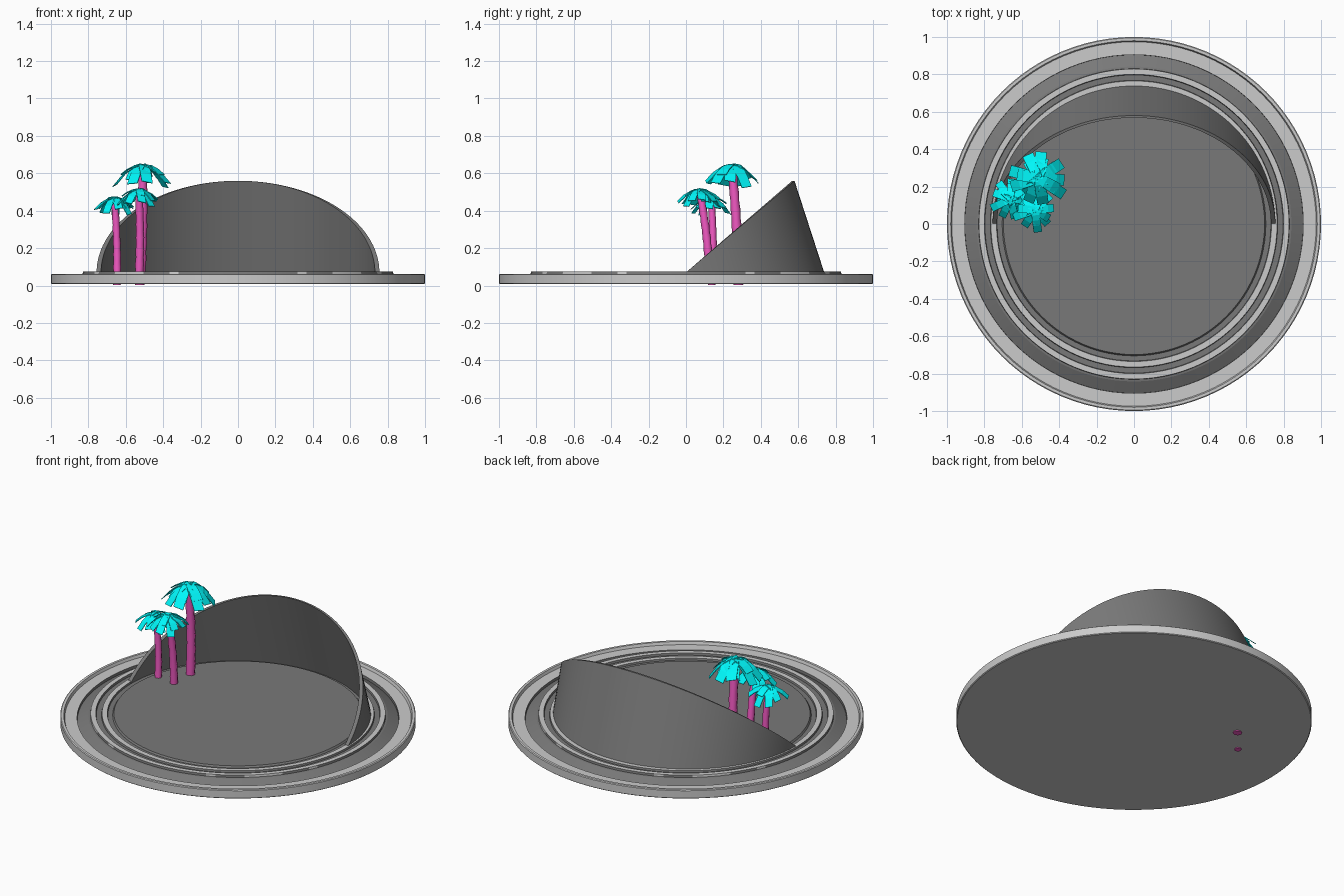
import bpy, bmesh, random
from math import sin, cos, pi, radians
from mathutils import Vector

if "Cube" in bpy.data.objects:
    bpy.data.objects.remove(bpy.data.objects["Cube"])

random.seed(4)


def material(name, color):
    m = bpy.data.materials.new(name)
    m.diffuse_color = color
    m.use_nodes = True
    m.node_tree.nodes["Principled BSDF"].inputs["Base Color"].default_value = m.diffuse_color
    return m


light_grey = material("light_grey", (.8, .8, .8, 1))
dark_grey = material("dark_grey", (.19, .19, .19, 1))
pink = material("trunk_pink", (.9, .1, .55, 1))
cyan = material("leaf_cyan", (0, .93, .95, 1))


def make_object(name, verts, faces, mat=None, smooth=None):
    me = bpy.data.meshes.new(name)
    me.from_pydata(verts, [], faces)
    bm = bmesh.new()
    bm.from_mesh(me)
    bmesh.ops.remove_doubles(bm, verts=bm.verts, dist=1e-5)
    bmesh.ops.recalc_face_normals(bm, faces=bm.faces)
    bm.to_mesh(me)
    bm.free()
    ob = bpy.data.objects.new(name, me)
    bpy.context.collection.objects.link(ob)
    if mat:
        me.materials.append(mat)
    if smooth:
        bpy.ops.object.select_all(action='DESELECT')
        ob.select_set(True)
        bpy.context.view_layer.objects.active = ob
        bpy.ops.object.shade_smooth_by_angle(angle=radians(smooth))
    return ob


def lathe(name, profile, n, mat):
    verts = [(r * cos(2 * pi * i / n), r * sin(2 * pi * i / n), z)
             for i in range(n) for r, z in profile]
    k = len(profile)
    faces = [(i * k + j, ((i + 1) % n) * k + j, ((i + 1) % n) * k + j + 1, i * k + j + 1)
             for i in range(n) for j in range(k - 1)]
    return make_object(name, verts, faces, mat, smooth=15)


# Round base: outer lip, shallow gutter, sloped stage edge, grooves and floor
base = lathe("round_base", [
    (0, .008), (.995, .008), (1, .012), (1, .058), (.995, .062), (.98, .062),
    (.974, .045), (.905, .045), (.904, .028), (.842, .06), (.831, .062),
    (.829, .075), (.80, .075), (.797, .062), (.768, .062), (.765, .073),
    (.735, .073), (.732, .062), (.705, .062), (.698, .072), (0, .072)], 96, light_grey)

# Dark bands of the base: stage slope, middle groove, inner groove and floor
base.data.materials.append(dark_grey)
for p in base.data.polygons:
    rs = [base.data.vertices[v].co.xy.length for v in p.vertices]
    r = (min(rs) + max(rs)) / 2
    if p.center.z > .01 and (r < .734 or .764 < r < .80 or .83 < r < .9046):
        p.material_index = 1


# Curved back wall: leaning shell with a slanted elliptical rim
def wall_section(t):
    c, s = cos(t), sin(t)
    up = .07 + .49 * s
    w = .024
    return [(.756 * c, .752 * s, .03), (.756 * c, .58 * s, up),
            ((.756 - w) * c, (.58 - w * .5) * s, up),
            ((.756 - w) * c, (.752 - w) * s, .03)]


n = 64
t0 = radians(-3.5)
verts, faces = [], []
for i in range(n + 1):
    verts += wall_section(t0 + (pi - 2 * t0) * i / n)
for i in range(n):
    for j in range(4):
        a, b = i * 4 + j, i * 4 + (j + 1) % 4
        faces.append((a, b, b + 4, a + 4))
faces += [(0, 1, 2, 3), (n * 4, n * 4 + 1, n * 4 + 2, n * 4 + 3)]
make_object("curved_back_wall", verts, faces, dark_grey, smooth=30)


# Palm trunk: bent stack of slightly uneven rings
def trunk(name, base, top, radius, segments=7, sides=8):
    base, top = Vector(base), Vector(top)
    rings = []
    for k in range(segments * 2 + 1):
        u = k / (segments * 2)
        bend = Vector((.006 * sin(pi * u), .008 * sin(pi * u), 0))
        flare = 1.07 if k % 2 else .95
        rings.append((base.lerp(top, u) + bend, radius * flare * (1.05 - .15 * u)))
    verts = [p + Vector((r * cos(2 * pi * i / sides), r * sin(2 * pi * i / sides), 0))
             for p, r in rings for i in range(sides)]
    faces = [(k * sides + i, k * sides + (i + 1) % sides,
              (k + 1) * sides + (i + 1) % sides, (k + 1) * sides + i)
             for k in range(len(rings) - 1) for i in range(sides)]
    last = (len(rings) - 1) * sides
    faces += [tuple(range(sides)), tuple(range(last, last + sides))]
    make_object(name, verts, faces, pink, smooth=60)


# Palm crown: two layers of drooping fronds, each a bent strip
def crown(name, center, reach, drop, fronds=9):
    verts, faces = [], []
    for layer, scale in ((0, 1), (1, .75)):
        for i in range(fronds - 2 * layer):
            a = 2 * pi * (i + .5 * layer + random.uniform(-.2, .2)) / (fronds - 2 * layer)
            out, side = Vector((cos(a), sin(a), 0)), Vector((-sin(a), cos(a), 0))
            length = reach * scale * random.uniform(.9, 1.1)
            fall = drop * random.uniform(.55, 1.1) * (1 - .3 * layer)
            side.z = random.uniform(-.25, .25)
            start = len(verts)
            for u, width in ((0, .13), (.35, .19), (.7, .2), (1, .2)):
                mid = center + out * length * u - Vector((0, 0, fall * u ** 2 - .006 * layer))
                half = side * reach * width
                verts += [mid - half, mid + half]
            faces += [(q, q + 1, q + 3, q + 2) for q in range(start, start + 6, 2)]
    ob = make_object(name, verts, faces, cyan)
    mod = ob.modifiers.new("thickness", 'SOLIDIFY')
    mod.thickness = .004


palms = [  # name, base, top, trunk radius, frond reach, frond drop
    ("tall_palm", (-.525, .28, .003), (-.51, .245, .63), .026, .15, .11),
    ("middle_palm", (-.53, .13, .012), (-.53, .075, .50), .022, .11, .09),
    ("short_palm", (-.647, .138, .003), (-.66, .135, .455), .020, .105, .08)]
for name, foot, top, r, reach, drop in palms:
    trunk(name + "_trunk", foot, top, r)
    crown(name + "_leaves", Vector(top) + Vector((0, 0, .013)), reach, drop)
